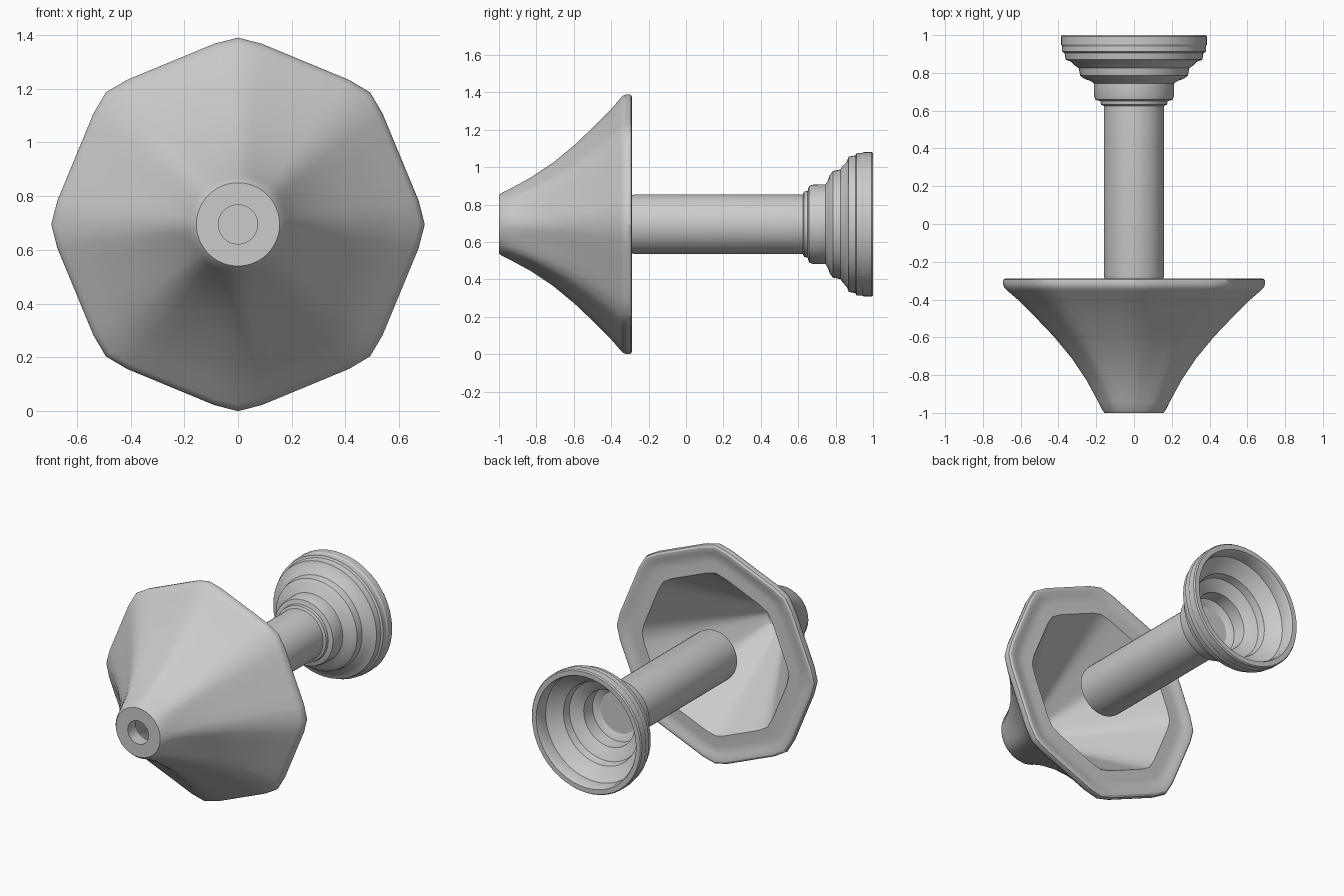
import bpy, bmesh, math

if "Cube" in bpy.data.objects:
    bpy.data.objects.remove(bpy.data.objects["Cube"])

ZC = 0.695          # height of the common axis, which runs along y
SEG = 48


def eight_sided(angle):
    """Radius factor of a softly cornered octagon with corners on the axes."""
    a = angle % (math.pi / 4) - math.pi / 8
    return min(1.0, 1.02 * math.cos(math.pi / 8) / math.cos(a))


def lathe(name, profile, closed=False, smooth=30):
    """Sweep (radius, y, octagon amount) points around the axis."""
    bm = bmesh.new()
    rings = []
    for r, y, oct_amt in profile:
        ring = []
        for i in range(SEG):
            a = 2 * math.pi * i / SEG
            k = r * (1 - oct_amt + oct_amt * eight_sided(a))
            ring.append(bm.verts.new((k * math.cos(a), y, ZC + k * math.sin(a))))
        rings.append(ring)
    pairs = list(zip(rings, rings[1:]))
    if closed:
        pairs.append((rings[-1], rings[0]))
    for p, q in pairs:
        for i in range(SEG):
            j = (i + 1) % SEG
            bm.faces.new((p[i], p[j], q[j], q[i]))
    if not closed:
        bm.faces.new(rings[0])
        bm.faces.new(rings[-1])
    bmesh.ops.recalc_face_normals(bm, faces=bm.faces)
    mesh = bpy.data.meshes.new(name)
    bm.to_mesh(mesh)
    bm.free()
    ob = bpy.data.objects.new(name, mesh)
    bpy.context.collection.objects.link(ob)
    bpy.ops.object.select_all(action='DESELECT')
    ob.select_set(True)
    bpy.context.view_layer.objects.active = ob
    bpy.ops.object.shade_smooth_by_angle(angle=math.radians(smooth))
    return ob


# Flared octagonal shade: round tip with a hole, hollow back, grooved rim
lathe("shade", [
    (0.073, -1.0, 0), (0.155, -1.0, 0), (0.168, -0.985, 0.1),
    (0.19, -0.94, 0.5), (0.25, -0.83, 1), (0.33, -0.71, 1),
    (0.425, -0.595, 1), (0.53, -0.485, 1), (0.61, -0.405, 1),
    (0.672, -0.352, 1), (0.688, -0.336, 1), (0.695, -0.315, 1),
    (0.692, -0.295, 1), (0.68, -0.288, 1), (0.655, -0.288, 1),
    (0.635, -0.298, 1), (0.58, -0.298, 1), (0.515, -0.295, 1),
    (0.40, -0.46, 1), (0.26, -0.66, 1), (0.13, -0.84, 1),
    (0.073, -0.92, 0)], closed=True, smooth=28)

# Straight stem with softened front end
lathe("stem", [
    (0.145, -0.295, 0), (0.156, -0.288, 0), (0.16, -0.27, 0),
    (0.16, 0.67, 0)])

# Stepped wall base, hollow from behind
outer = [
    (0.16, 0.625), (0.175, 0.632), (0.178, 0.65), (0.205, 0.658),
    (0.212, 0.68), (0.213, 0.745), (0.23, 0.757), (0.262, 0.768),
    (0.285, 0.785), (0.293, 0.825), (0.312, 0.838), (0.335, 0.86),
    (0.362, 0.87), (0.368, 0.905), (0.38, 0.912), (0.38, 0.94),
    (0.386, 0.95), (0.386, 0.992), (0.38, 1.0)]
inner = [
    (0.35, 1.0), (0.342, 0.985), (0.34, 0.92), (0.318, 0.9),
    (0.29, 0.875), (0.26, 0.855), (0.25, 0.81), (0.21, 0.79),
    (0.178, 0.77), (0.172, 0.69), (0.145, 0.68), (0.13, 0.67)]
lathe("wall_base", [(r, y, 0) for r, y in outer + inner], closed=True)
